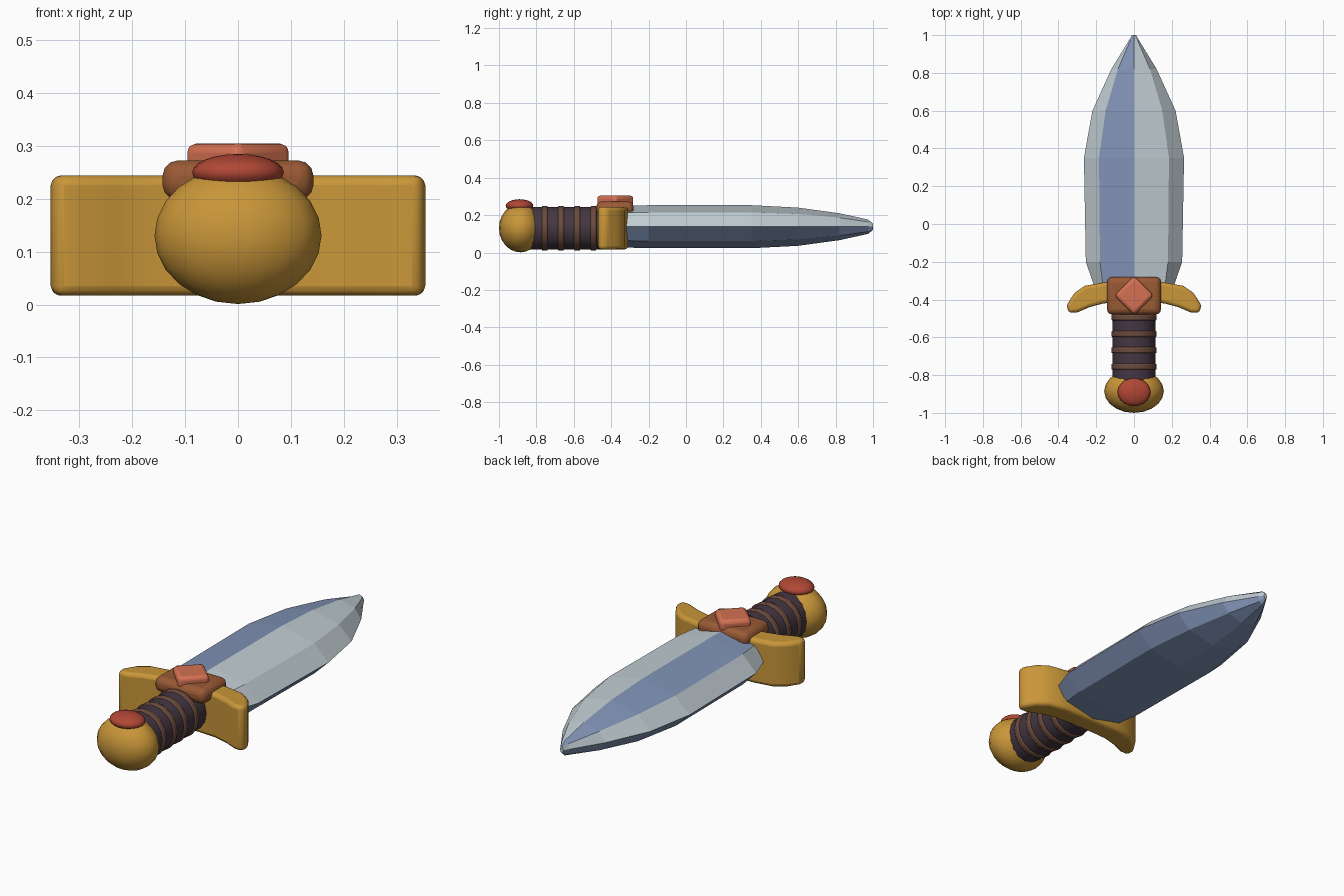
import bpy, bmesh, math

old = bpy.data.objects.get("Cube")
if old:
    bpy.data.objects.remove(old)

MID = 0.138  # height of the blade's cutting edges


def material(name, r, g, b):
    """Flat material from sRGB bytes, stored as linear values."""
    def lin(c):
        c /= 255
        return c / 12.92 if c < 0.04 else ((c + 0.055) / 1.055) ** 2.4
    m = bpy.data.materials.new(name)
    m.use_nodes = True
    col = (lin(r), lin(g), lin(b), 1)
    m.diffuse_color = col
    m.node_tree.nodes["Principled BSDF"].inputs["Base Color"].default_value = col
    return m


pale = material("pale steel", 193, 205, 211)
blue = material("blue steel", 128, 146, 181)
gold = material("gold", 201, 150, 57)
wrap = material("dark wrap", 69, 55, 67)
band = material("brown band", 108, 75, 61)
copper = material("copper", 153, 90, 53)
red = material("red stone", 176, 71, 53)
coral = material("coral stone", 213, 113, 82)


def finish(obj, name, mat, bevel=0, smooth=32, segments=3):
    obj.name = name
    obj.data.materials.append(mat)
    if bevel:
        mod = obj.modifiers.new("rounding", "BEVEL")
        mod.width = bevel
        mod.segments = segments
        mod.limit_method = "ANGLE"
        mod.angle_limit = math.radians(45)
    if smooth:
        bpy.ops.object.select_all(action="DESELECT")
        obj.select_set(True)
        bpy.context.view_layer.objects.active = obj
        bpy.ops.object.shade_smooth_by_angle(angle=math.radians(smooth))
    return obj


def mesh_object(bm, name):
    bmesh.ops.recalc_face_normals(bm, faces=bm.faces)
    mesh = bpy.data.meshes.new(name)
    bm.to_mesh(mesh)
    bm.free()
    obj = bpy.data.objects.new(name, mesh)
    bpy.context.collection.objects.link(obj)
    return obj


def box(name, mat, loc, size, bevel, turn=0):
    bpy.ops.mesh.primitive_cube_add(size=1, location=loc, rotation=(0, 0, turn))
    obj = bpy.context.object
    obj.scale = size
    bpy.ops.object.transform_apply(location=False, rotation=False, scale=True)
    return finish(obj, name, mat, bevel)


def rod(name, mat, y0, y1, radius, bevel=0):
    bpy.ops.mesh.primitive_cylinder_add(vertices=16, radius=radius, depth=y1 - y0,
                                        location=(0, (y0 + y1) / 2, 0.13),
                                        rotation=(math.pi / 2, 0, 0))
    return finish(bpy.context.object, name, mat, bevel, segments=2)


def ellipsoid(name, mat, loc, radii):
    bpy.ops.mesh.primitive_uv_sphere_add(segments=20, ring_count=12, radius=1, location=loc)
    obj = bpy.context.object
    obj.scale = radii
    bpy.ops.object.transform_apply(location=False, rotation=False, scale=True)
    return finish(obj, name, mat, smooth=75)


# Blade: ridged sections of (y, half width, shoulder half width, half thickness)
sections = [(-0.36, 0.20, 0.16, 0.11), (-0.2, 0.255, 0.18, 0.115),
            (0.35, 0.265, 0.185, 0.115), (0.6, 0.22, 0.15, 0.102),
            (0.82, 0.12, 0.085, 0.072), (0.975, 0.025, 0.018, 0.038),
            (1.0, 0.01, 0.006, 0.017)]
bm = bmesh.new()
rings = []
for y, w, s, t in sections:
    e = t * 0.67
    ring = [(w, 0), (s, e), (0, t), (-s, e), (-w, 0), (-s, -e), (0, -t), (s, -e)]
    rings.append([bm.verts.new((x, y, MID + z)) for x, z in ring])
for a, b in zip(rings, rings[1:]):
    for i in range(8):
        j = (i + 1) % 8
        face = bm.faces.new((a[i], a[j], b[j], b[i]))
        # Upper side pale with one blue panel, underside blue
        face.material_index = 1 if i == 2 or i > 3 else 0
bm.faces.new(rings[0]).material_index = 1
bm.faces.new(rings[-1])
blade = finish(mesh_object(bm, "blade"), "blade", pale, smooth=0)
blade.data.materials.append(blue)

# Crossguard: mirrored swept-back outline, extruded upward
half = [(0.07, -0.31), (0.16, -0.31), (0.26, -0.327), (0.315, -0.365), (0.357, -0.43),
        (0.347, -0.47), (0.3, -0.468), (0.235, -0.44), (0.16, -0.42), (0.07, -0.415)]
outline = half + [(-x, y) for x, y in reversed(half)]
bm = bmesh.new()
base = bm.faces.new([bm.verts.new((x, y, 0.017)) for x, y in outline])
top = bmesh.ops.extrude_face_region(bm, geom=[base])
bmesh.ops.translate(bm, vec=(0, 0, 0.227),
                    verts=[v for v in top["geom"] if isinstance(v, bmesh.types.BMVert)])
finish(mesh_object(bm, "crossguard"), "crossguard", gold, bevel=0.018)

# Collar plate with a diamond-set stone
box("collar", copper, (0, -0.38, 0.235), (0.286, 0.2, 0.076), 0.03)
box("diamond_stone", coral, (0, -0.378, 0.275), (0.147, 0.147, 0.06), 0.018, math.pi / 4)

# Grip with raised bands
rod("grip", wrap, -0.85, -0.4, 0.114)
for n, y in enumerate((-0.495, -0.582, -0.668, -0.755)):
    rod(f"grip_band_{n + 1}", band, y - 0.016, y + 0.016, 0.12, 0.007)

# Pommel and its stone
ellipsoid("pommel", gold, (0, -0.885, 0.131), (0.158, 0.115, 0.13))
ellipsoid("pommel_stone", red, (0, -0.89, 0.25), (0.087, 0.074, 0.035))
